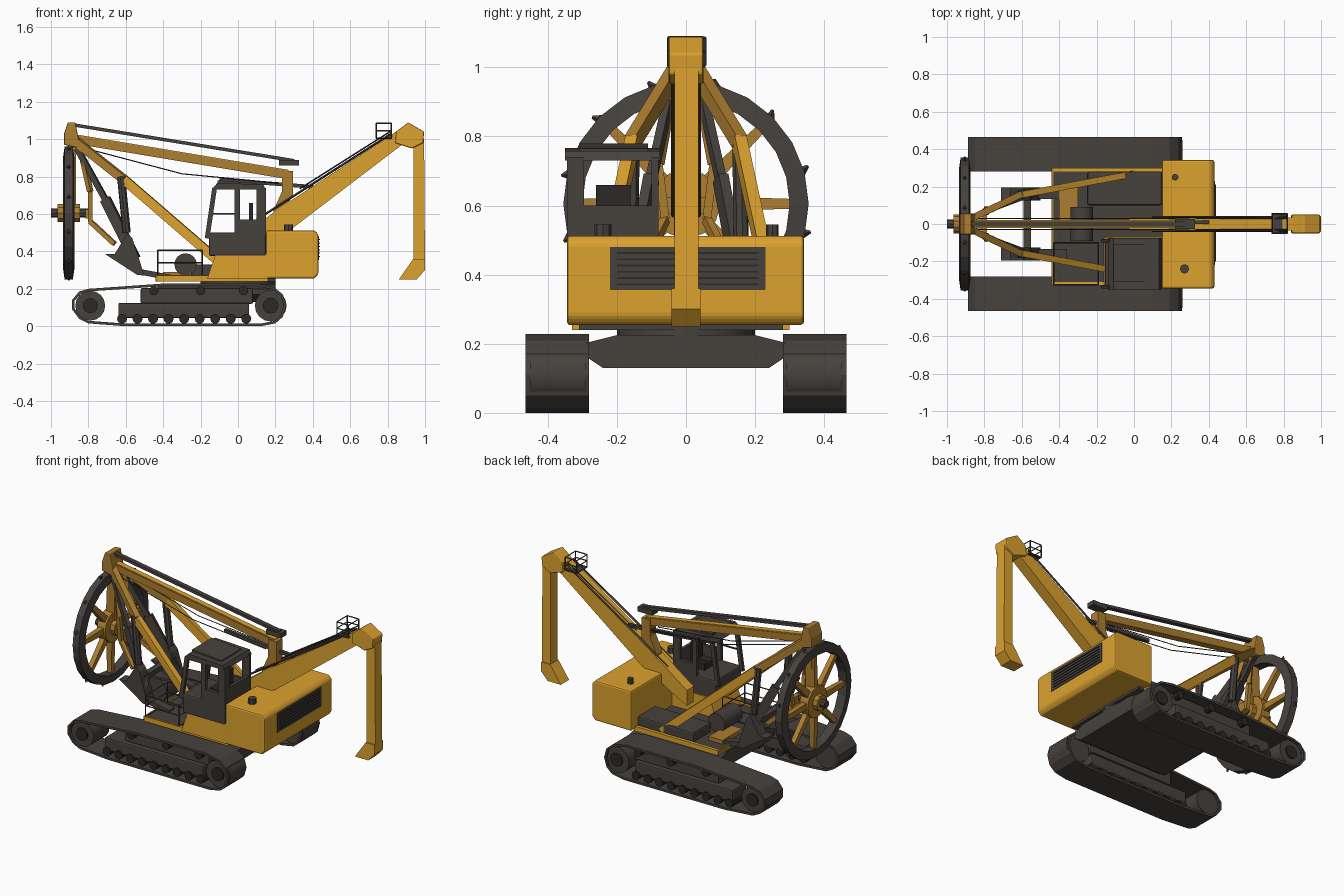
import bpy, bmesh, math
from mathutils import Vector as V

if "Cube" in bpy.data.objects:
    bpy.data.objects.remove(bpy.data.objects["Cube"])


def material(name, rgb):
    m = bpy.data.materials.new(name)
    m.diffuse_color = (*rgb, 1)
    m.use_nodes = True
    m.node_tree.nodes["Principled BSDF"].inputs["Base Color"].default_value = m.diffuse_color
    return m


ORANGE = material("orange paint", (0.72, 0.36, 0.028))
WORN = material("worn orange", (0.42, 0.21, 0.03))
DARK = material("dark grey", (0.062, 0.054, 0.047))
BLACK = material("black", (0.025, 0.022, 0.02))


def finish(name, bm, mat, bevel=0.0, smooth=False):
    bmesh.ops.recalc_face_normals(bm, faces=bm.faces)
    if bevel:
        bmesh.ops.bevel(bm, geom=bm.edges[:], offset=bevel, segments=2, profile=0.5, affect='EDGES')
    me = bpy.data.meshes.new(name)
    bm.to_mesh(me)
    bm.free()
    me.materials.append(mat)
    ob = bpy.data.objects.new(name, me)
    bpy.context.collection.objects.link(ob)
    if smooth:
        bpy.context.view_layer.objects.active = ob
        ob.select_set(True)
        bpy.ops.object.shade_smooth_by_angle(angle=math.radians(35))
        ob.select_set(False)
    return ob


def loft(name, rings, mat, bevel=0.0, closed=False, smooth=False):
    """Skin rings of points; cap the ends, or join last to first when closed."""
    bm = bmesh.new()
    vs = [[bm.verts.new(p) for p in r] for r in rings]
    n = len(vs[0])
    pairs = list(zip(vs, vs[1:])) + ([(vs[-1], vs[0])] if closed else [])
    for a, b in pairs:
        for i in range(n):
            bm.faces.new((a[i], a[(i + 1) % n], b[(i + 1) % n], b[i]))
    if not closed:
        bm.faces.new(vs[0])
        bm.faces.new(vs[-1][::-1])
    return finish(name, bm, mat, bevel, smooth)


def prism(name, pts, y0, y1, mat, bevel=0.0):
    return loft(name, [[(x, y, z) for x, z in pts] for y in (y0, y1)], mat, bevel)


def box(name, x0, x1, y0, y1, z0, z1, mat, bevel=0.0):
    return prism(name, [(x0, z0), (x1, z0), (x1, z1), (x0, z1)], y0, y1, mat, bevel)


def axes(a, b):
    d = (b - a).normalized()
    s = d.cross(V((0, 0, 1)))
    s = s.normalized() if s.length > 0.01 else V((0, 1, 0))
    return s, s.cross(d)


def beam(name, a, b, w, h, mat, w2=None, h2=None):
    a, b = V(a), V(b)
    s, u = axes(a, b)
    w2, h2 = w2 or w, h2 or h
    corners = ((-.5, -.5), (.5, -.5), (.5, .5), (-.5, .5))
    return loft(name, [[p + s * i * ww + u * j * hh for i, j in corners]
                       for p, ww, hh in ((a, w, h), (b, w2, h2))], mat)


def rod(name, a, b, r, mat, n=6, r2=None):
    a, b = V(a), V(b)
    s, u = axes(a, b)
    return loft(name, [[p + (s * math.cos(t) + u * math.sin(t)) * rr
                        for t in (2 * math.pi * k / n for k in range(n))]
                       for p, rr in ((a, r), (b, r2 or r))], mat, smooth=n > 8)


def cage(name, xs, ys, zs, r, mat):
    """Open railing: corner posts and rails round each height."""
    cs = [(xs[0], ys[0]), (xs[1], ys[0]), (xs[1], ys[1]), (xs[0], ys[1])]
    for i, c in enumerate(cs):
        rod(name + "_post", (*c, zs[0]), (*c, zs[-1]), r, mat, 4)
        for z in zs:
            rod(name + "_rail", (*c, z), (*cs[(i + 1) % 4], z), r, mat, 4)


# Crawler tracks: belt, wheels, rollers and side frame
outline = [V(p) for p in ((-.8, .015), (-.6, 0), (.12, 0), (.2, .015), (.24, .05), (.257, .11), (.24, .17),
           (.19, .21), (.1, .228), (-.4, .228), (-.8, .2), (-.85, .185), (-.887, .14), (-.887, .09), (-.85, .04))]
inner = []
for i, p in enumerate(outline):
    t = (outline[(i + 1) % len(outline)] - outline[i - 1]).normalized()
    inner.append(p + V((-t.y, t.x)) * 0.014)
for s in (-1, 1):
    y0, y1 = s * 0.28, s * 0.465
    loft("track_belt", [[(p.x, y0, p.y), (p.x, y1, p.y), (q.x, y1, q.y), (q.x, y0, q.y)]
                        for p, q in zip(outline, inner)], DARK, closed=True)
    for x, z, r in ((-.79, .11, .08), (.175, .11, .085)):
        rod("track_wheel", (x, s * .29, z), (x, s * .45, z), r, DARK, 16)
        rod("track_wheel_hub", (x, s * .45, z), (x, s * .46, z), r * .5, BLACK, 12)
    box("track_frame", -.64, .06, *sorted((s * .3, s * .44)), .045, .125, DARK, .008)
    box("track_upper_frame", -.52, .08, *sorted((s * .29, s * .41)), .12, .205, DARK, .008)
    for k in range(9):
        x = -.62 + k * .083
        rod("track_roller", (x, s * .3, .04), (x, s * .45, .04), .027, BLACK, 10)
    for x in (-.45, -.2, .03):
        rod("carrier_roller", (x, s * .3, .19), (x, s * .45, .19), .025, BLACK, 10)

# Undercarriage and slewing ring
loft("undercarriage", [[(x, y, z) for y, z in ((-.3, .17), (-.24, .13), (.24, .13), (.3, .17), (.3, .2),
     (.2, .225), (-.2, .225), (-.3, .2))] for x in (-.43, .2)], DARK)
rod("slewing_ring", (0, 0, .22), (0, 0, .25), .2, DARK, 24)

# Rotating deck with orange sill
box("deck", -.43, .2, -.31, .28, .24, .265, DARK)
for y in (-.33, .28):
    box("deck_sill", -.43, .16, y, y + .02, .24, .272, ORANGE)
box("deck_front_sill", -.44, -.43, -.33, .3, .24, .272, WORN)
cage("deck_rail", (-.43, -.19), (-.325, -.1), (.27, .34, .405), .004, DARK)
box("winch_housing", -.25, .15, .1, .28, .265, .33, DARK, .01)
rod("winch_drum", (-.28, -.09, .33), (-.28, .09, .33), .06, DARK, 16)
box("deck_step", -.4, -.3, .0, .2, .265, .29, WORN)

# Engine house and counterweight
prism("counterweight", [(.15, .255), (.41, .255), (.43, .28), (.43, .49), (.41, .512), (.15, .512)],
      -.345, .342, ORANGE, .01)
prism("cab_base", [(-.165, .255), (.16, .255), (.16, .385), (-.12, .385)], -.34, -.07, ORANGE)
box("rear_grille", .427, .434, -.22, .23, .355, .48, DARK)
for k in range(6):
    box("grille_slat", .433, .438, -.2, .21, .37 + k * .018, .375 + k * .018, BLACK)
rod("exhaust", (.27, -.24, .5), (.27, -.24, .545), .025, DARK, 8)
rod("filler_cap", (.22, .25, .5), (.22, .25, .545), .018, DARK, 8)

# Operator cab with open windows
box("cab_lower", -.155, .15, -.345, -.08, .375, .5, DARK, .01)
prism("cab_roof", [(-.14, .73), (.15, .73), (.135, .757), (-.11, .767)], -.35, -.075, DARK)
beam("cab_visor", (-.11, -.21, .77), (.1, -.21, .755), .2, .02, DARK)
for y in (-.335, -.09):
    beam("cab_front_pillar", (-.165, y, .47), (-.125, y, .74), .02, .025, DARK)
    beam("cab_mid_pillar", (-.005, y, .49), (-.005, y, .74), .02, .03, DARK)
    beam("cab_rear_pillar", (.125, y, .49), (.125, y, .74), .02, .05, DARK)
    box("cab_side_panel", -.005, .13, y - .01, y + .01, .49, .57, DARK)
    beam("cab_grab_rail", (-.15, y, .6), (-.01, y, .6), .008, .008, DARK)
box("cab_rear_panel", .13, .15, -.345, -.08, .49, .6, DARK)
box("cab_rear_side", .13, .15, -.345, -.295, .59, .74, DARK)
box("seat_cushion", -.02, .08, -.26, -.16, .5, .54, BLACK)
box("seat_back", .06, .08, -.26, -.16, .54, .66, BLACK)

# Rear boom with hanging stick
prism("rear_boom", [(-.03, .35), (.3, .53), (.89, .98), (.86, 1.05), (.25, .65), (-.03, .45)], -.035, .035, ORANGE)
loft("boom_head", [[(x, y, z) for x, z in ((.84, .98), (.93, .95), (.99, .98), (.995, 1.04), (.91, 1.09), (.845, 1.04))]
                   for y in (-.05, .05)], ORANGE, .006)
prism("hanging_stick", [(.937, .35), (1.0, .3), (.995, 1.0), (.937, 1.0)], -.033, .036, ORANGE)
prism("stick_foot", [(.86, .25), (.955, .25), (1.0, .3), (1.0, .36), (.937, .36)], -.042, .042, ORANGE)
cage("boom_basket", (.738, .82), (-.05, .055), (1.005, 1.045, 1.085), .004, DARK)
box("basket_floor", .738, .82, -.05, .055, 1.0, 1.006, DARK)
for y in (-.03, .03):
    rod("boom_cable", (.33, y, .735), (.82, y, 1.045), .004, DARK, 4)
    rod("boom_pipe", (.1, y * 1.25, .57), (.82, y * 1.25, 1.03), .006, DARK, 4)
beam("boom_ram", (-.1, .01, .785), (.4, .01, .745), .02, .02, DARK)

# Upper tie beams and their rear post
beam("tie_beam", (-.88, 0, 1.0), (.29, 0, .805), .045, .045, WORN)
beam("tie_beam_cover", (-.87, 0, 1.02), (.27, 0, .83), .035, .012, ORANGE)
beam("upper_strut", (-.89, 0, 1.078), (.3, 0, .885), .028, .018, DARK)
box("strut_end", .22, .325, -.028, .028, .86, .89, DARK)
prism("tie_post", [(.19, .52), (.27, .57), (.27, .66), (.295, .7), (.295, .83), (.235, .83), (.235, .72), (.19, .62)],
      -.03, .03, WORN)
for y in (-.03, .03):
    rod("slack_cable", (-.85, y, .96), (-.3, y, .815), .003, DARK, 4)
    rod("slack_cable", (-.3, y, .815), (.22, y, .765), .003, DARK, 4)

# Front mast: apex, splayed legs, props
prism("mast_apex", [(-.93, .97), (-.84, .95), (-.86, 1.04), (-.87, 1.09), (-.91, 1.09), (-.93, 1.03)], -.055, .055, WORN, .005)
beam("wheel_hanger", (-.885, 0, .6), (-.885, 0, 1.0), .04, .04, WORN)
for s in (-1, 1):
    knee = (-.61, s * .155, .785)
    beam("mast_leg_upper", (-.87, s * .03, .99), knee, .035, .045, WORN)
    beam("mast_leg_lower", knee, (-.02, s * .265, .275), .035, .05, ORANGE)
    rod("prop_ram", (-.625, s * .155, .8), (-.595, s * .16, .5), .022, DARK, 8)
    prism("prop_foot", [(-.71, .385), (-.66, .385), (-.59, .5), (-.565, .47), (-.5, .27), (-.54, .275)],
          s * .16 - .035, s * .16 + .035, DARK)
    beam("prop_foot_link", (-.52, s * .16, .29), (-.36, s * .16, .26), .05, .03, DARK)
    beam("inner_strut", (-.86, s * .04, .95), (-.71, s * .1, .68), .025, .03, DARK)
    beam("inner_strut_lower", (-.71, s * .1, .68), (-.55, s * .16, .36), .03, .055, DARK)
    beam("fork_upper", (-.84, s * .04, .94), (-.79, s * .08, .72), .025, .025, WORN)
    beam("fork_lower", (-.79, s * .08, .72), (-.79, s * .06, .56), .025, .025, WORN)
    beam("fork_tail", (-.79, s * .06, .56), (-.66, s * .12, .44), .022, .025, WORN)
beam("prop_crossbar", (-.57, -.16, .42), (-.57, .16, .42), .04, .03, DARK)
beam("fork_crossbar", (-.8, -.06, .6), (-.8, .06, .6), .03, .05, WORN)

# Big spoked wheel
CX, CZ, N = -.905, .605, 24


def polar(x, r, t):
    return V((x, r * math.cos(t), CZ + r * math.sin(t)))


loft("wheel_rim", [[polar(CX + dx, r, 2 * math.pi * k / N) for dx, r in
     ((-.03, .3), (-.022, .355), (.022, .355), (.03, .3))] for k in range(N)], DARK, closed=True)
for k in range(12):
    t = 2 * math.pi * (k + .5) / 12
    rod("rim_tooth", polar(CX, .34, t), polar(CX, .37, t + .04), .018, DARK, 4, .004)
for k in range(8):
    t = math.pi * k / 4
    beam("wheel_spoke", polar(CX, .05, t), polar(CX, .31, t), .035, .045, WORN, .03, .028)
rod("wheel_hub_disc", (CX - .03, 0, CZ), (CX + .03, 0, CZ), .1, WORN, 12)
rod("wheel_hub", (CX - .06, 0, CZ), (CX + .06, 0, CZ), .05, WORN, 10)
rod("wheel_axle", (-1.0, 0, CZ), (-.79, 0, CZ), .025, DARK, 8)
